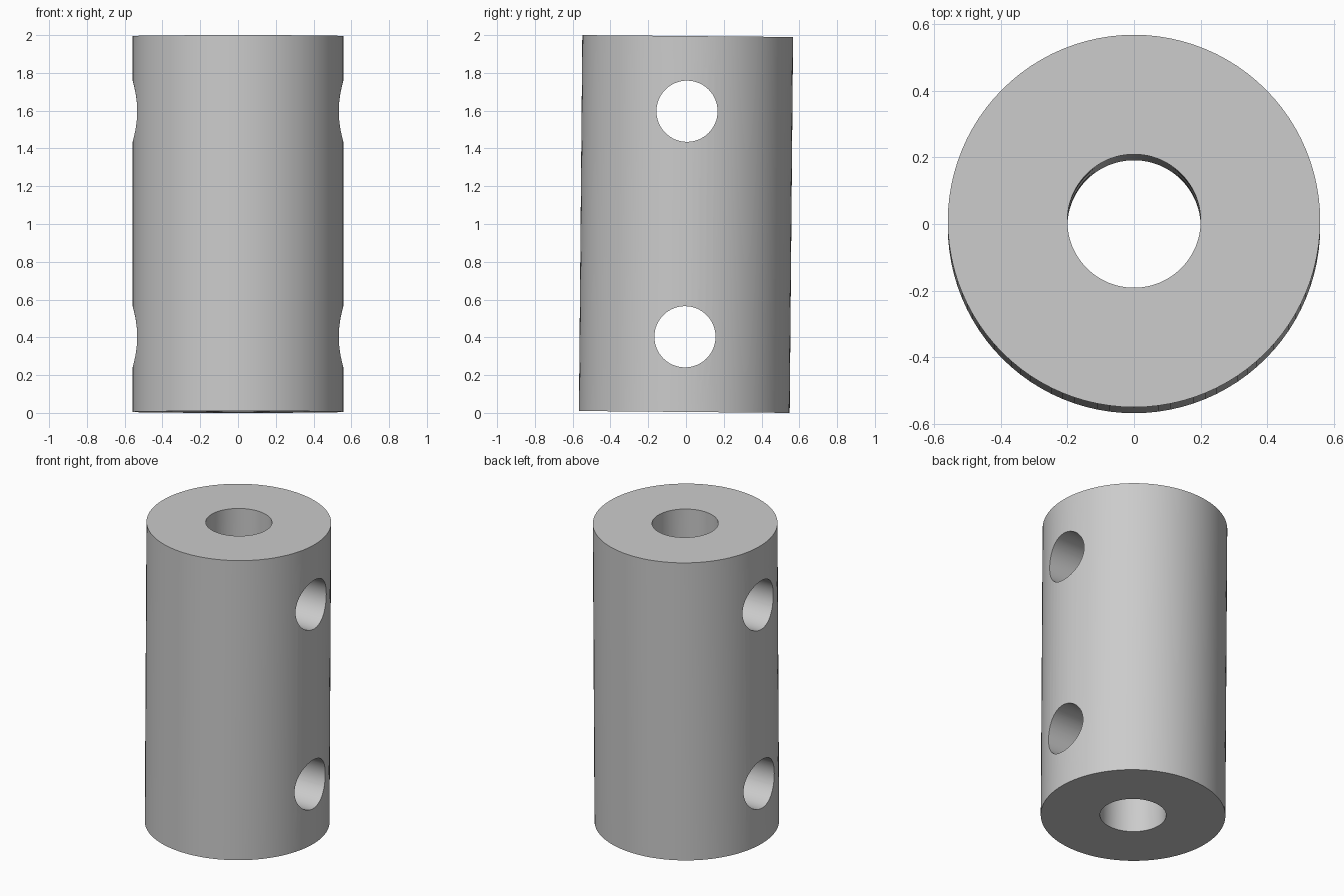
import bpy
import math

cube = bpy.data.objects.get("Cube")
if cube:
    bpy.data.objects.remove(cube, do_unlink=True)

RADIUS, LENGTH = 0.558, 1.99
BORE_RADIUS = 0.2
CROSS_RADIUS, CROSS_OFFSET = 0.162, 0.597
TILT = -0.009

# Single grey material
grey = bpy.data.materials.new("light_grey")
grey.use_nodes = True
colour = (0.6, 0.6, 0.6, 1)
grey.diffuse_color = colour
grey.node_tree.nodes["Principled BSDF"].inputs["Base Color"].default_value = colour


def cylinder(name, radius, depth, sides, location=(0, 0, 0), rotation=(0, 0, 0)):
    bpy.ops.mesh.primitive_cylinder_add(
        vertices=sides, radius=radius, depth=depth, location=location, rotation=rotation)
    obj = bpy.context.object
    obj.name = name
    obj.data.materials.append(grey)
    return obj


# Solid sleeve body
sleeve = cylinder("sleeve_body", RADIUS, LENGTH, 96)

# Cutters: central bore and two cross holes
cutters = [cylinder("bore_cutter", BORE_RADIUS, LENGTH * 2, 64)]
for label, side in (("lower", -1), ("upper", 1)):
    cutters.append(cylinder(label + "_cross_hole_cutter", CROSS_RADIUS, RADIUS * 4, 64,
                            (0, 0, side * CROSS_OFFSET), (0, math.pi / 2, 0)))

# Cut the holes right through
bpy.ops.object.select_all(action='DESELECT')
bpy.context.view_layer.objects.active = sleeve
sleeve.select_set(True)
for cutter in cutters:
    cutter.hide_render = True
    cut = sleeve.modifiers.new(cutter.name, 'BOOLEAN')
    cut.operation = 'DIFFERENCE'
    cut.solver = 'EXACT'
    cut.object = cutter
    bpy.ops.object.modifier_apply(modifier=cut.name)
    bpy.data.objects.remove(cutter, do_unlink=True)

# Smooth walls with sharp rims
bpy.ops.object.shade_smooth_by_angle(angle=math.radians(30))

# Slight lean towards the back, standing on the ground
sleeve.rotation_euler.x = TILT
sleeve.location.z = LENGTH / 2 * math.cos(TILT) + RADIUS * math.sin(abs(TILT))
